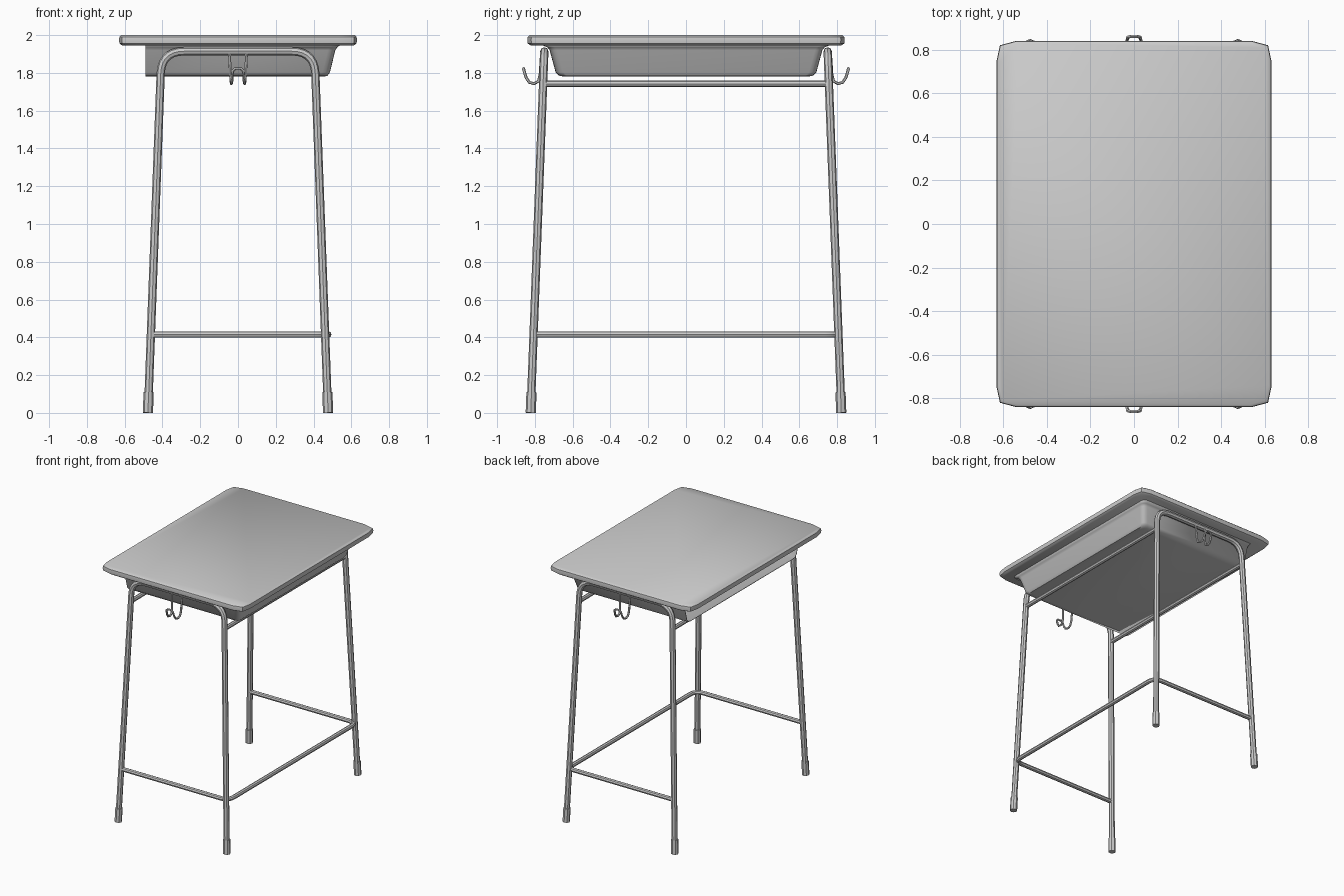
import bpy, bmesh
from mathutils import Vector

if "Cube" in bpy.data.objects:
    bpy.data.objects.remove(bpy.data.objects["Cube"])


def finish(obj, angle=0.7):
    bpy.ops.object.select_all(action='DESELECT')
    obj.select_set(True)
    bpy.context.view_layer.objects.active = obj
    if obj.type == 'CURVE':
        bpy.ops.object.convert(target='MESH')
        obj = bpy.context.object
    bpy.ops.object.shade_smooth_by_angle(angle=angle)
    return obj


def fillet(points, dist, steps=6):
    """Round the inner corners of a polyline."""
    pts = [Vector(p) for p in points]
    out = [pts[0]]
    for a, b, c in zip(pts, pts[1:], pts[2:]):
        p = b + (a - b).normalized() * dist
        q = b + (c - b).normalized() * dist
        for i in range(steps + 1):
            t = i / steps
            out.append(p * (1 - t) ** 2 + b * 2 * t * (1 - t) + q * t * t)
    return out + [pts[-1]]


def tube(name, points, radius, res=2):
    cu = bpy.data.curves.new(name, 'CURVE')
    cu.dimensions = '3D'
    cu.bevel_depth = radius
    cu.bevel_resolution = res
    cu.use_fill_caps = True
    sp = cu.splines.new('POLY')
    sp.points.add(len(points) - 1)
    for sp_pt, p in zip(sp.points, points):
        sp_pt.co = (*p, 1)
    obj = bpy.data.objects.new(name, cu)
    bpy.context.collection.objects.link(obj)
    return finish(obj)


def loft(name, rings, closed, cap_first=True, cap_last=False):
    bm = bmesh.new()
    rows = [[bm.verts.new(p) for p in r] for r in rings]
    n = len(rows[0])
    for lo, hi in zip(rows, rows[1:]):
        for i in range(n if closed else n - 1):
            j = (i + 1) % n
            bm.faces.new((lo[i], lo[j], hi[j], hi[i]))
    if cap_first:
        bm.faces.new(rows[0][::-1])
    if cap_last:
        bm.faces.new(rows[-1])
    me = bpy.data.meshes.new(name)
    bm.to_mesh(me)
    bm.free()
    obj = bpy.data.objects.new(name, me)
    bpy.context.collection.objects.link(obj)
    return obj


# Table top with clipped corners and eased edge
def top_ring(inset, z):
    corner = [(0.63, 0.75), (0.615, 0.82), (0.54, 0.84)]
    quad = ([(x, y) for x, y in corner] + [(-x, y) for x, y in corner[::-1]]
            + [(-x, -y) for x, y in corner] + [(x, -y) for x, y in corner[::-1]])
    return [(x * (1 - inset / 0.63), y * (1 - inset / 0.84), z) for x, y in quad]


finish(loft("table_top", [top_ring(0.016, 1.946), top_ring(0.002, 1.956), top_ring(0, 1.975),
                          top_ring(0.002, 1.991), top_ring(0.012, 2.0)], True, True, True))


# Book tray, open on the -x side
def tray_ring(z, x, y):
    return fillet([(-0.49, -y, z), (x, -y, z), (x, y, z), (-0.49, y, z)], 0.04, 4)


tray = loft("book_tray", [tray_ring(*r) for r in (
    (1.78, 0.45, 0.64), (1.784, 0.473, 0.67), (1.803, 0.487, 0.69),
    (1.92, 0.515, 0.722), (1.935, 0.525, 0.733), (1.946, 0.54, 0.76))], False)
solid = tray.modifiers.new("thickness", 'SOLIDIFY')
solid.thickness = 0.006
finish(tray)

for side, s in (("front", -1), ("back", 1)):
    # Inverted U leg frame
    tube(f"{side}_leg_frame",
         fillet([(-0.476, s * 0.822, 0.02), (-0.405, s * 0.75, 1.914),
                 (0.405, s * 0.75, 1.914), (0.476, s * 0.822, 0.02)], 0.12, 7), 0.022)
    # Foot caps
    for x in (-1, 1):
        tube(f"{side}_foot_cap", [(x * 0.477, s * 0.822, 0), (x * 0.473, s * 0.818, 0.11)], 0.027)
    # Bent wire bag hook
    half = [(0.045, 0.765, 1.90), (0.04, 0.772, 1.79), (0.037, 0.782, 1.755),
            (0.035, 0.805, 1.743), (0.033, 0.83, 1.75), (0.031, 0.846, 1.775),
            (0.028, 0.857, 1.81), (0.014, 0.86, 1.824)]
    path = [(x, s * y, z) for x, y, z in half] + [(-x, s * y, z) for x, y, z in half[::-1]]
    tube(f"{side}_bag_hook", path, 0.008, 1)

# Bars under the tray
for x in (-0.411, 0.411):
    tube("tray_support_bar", [(x, -0.757, 1.742), (x, 0.757, 1.742)], 0.017)

# U-shaped lower stretcher
tube("lower_stretcher",
     fillet([(-0.46, -0.805, 0.415), (0.478, -0.805, 0.415),
             (0.478, 0.805, 0.415), (-0.46, 0.805, 0.415)], 0.07), 0.017)
